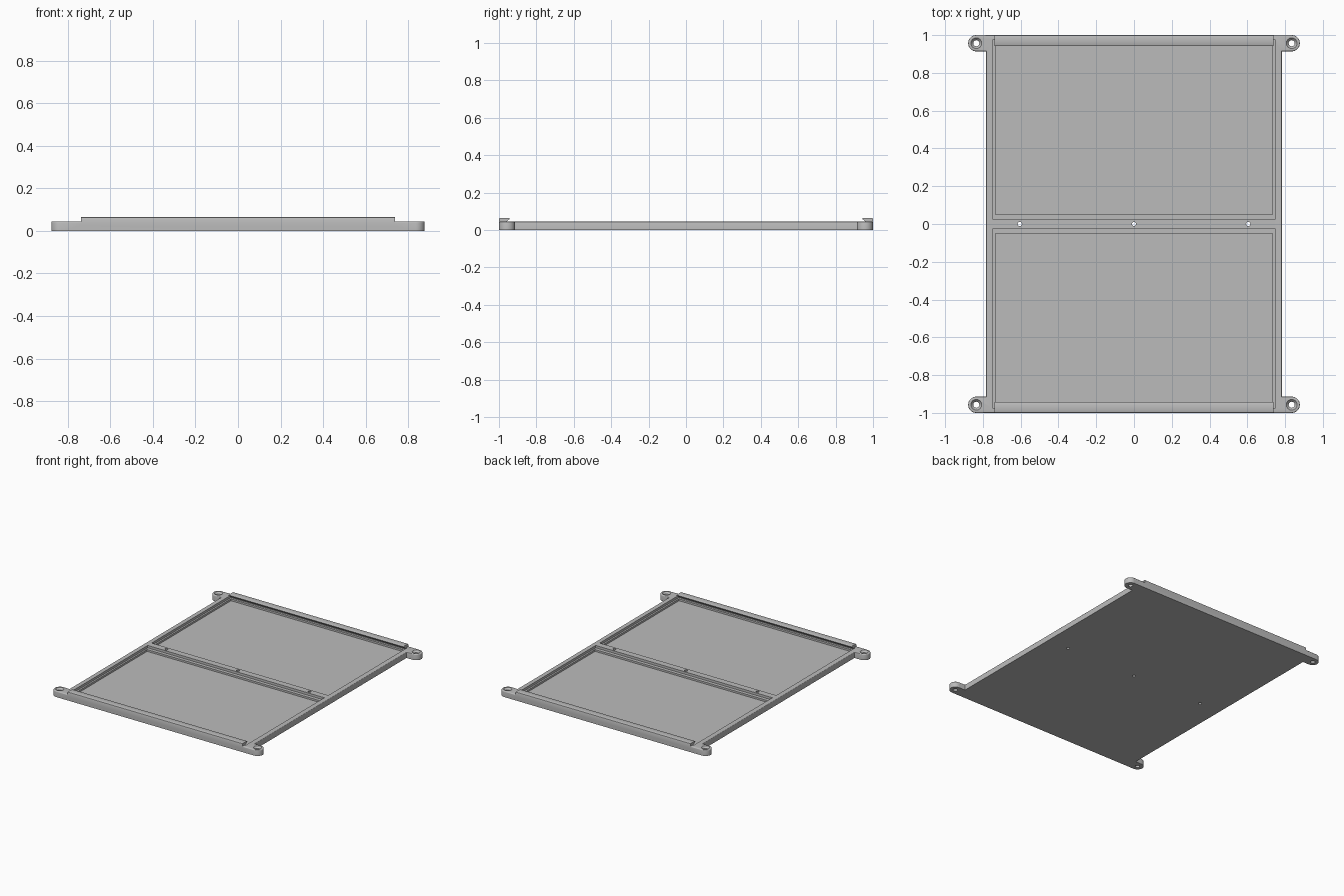
import bpy, bmesh, math

cube = bpy.data.objects.get("Cube")
if cube:
    bpy.data.objects.remove(cube, do_unlink=True)

# One plain grey for the whole tray
grey = bpy.data.materials.new("plain grey")
grey.use_nodes = True
GREY = (0.5, 0.5, 0.5, 1)
grey.diffuse_color = GREY
grey.node_tree.nodes["Principled BSDF"].inputs["Base Color"].default_value = GREY

HEIGHT = 0.045
EAR_X, EAR_Y, EAR_R = 0.835, 0.957, 0.043


def make_object(name, bm):
    bmesh.ops.recalc_face_normals(bm, faces=bm.faces)
    mesh = bpy.data.meshes.new(name)
    bm.to_mesh(mesh)
    bm.free()
    mesh.materials.append(grey)
    obj = bpy.data.objects.new(name, mesh)
    bpy.context.collection.objects.link(obj)
    return obj


def prism(name, points, depth, bevel=0.0):
    """Extrude a closed outline along depth, rounding the far rim."""
    bm = bmesh.new()
    face = bm.faces.new([bm.verts.new(p) for p in points])
    top = bmesh.ops.extrude_face_region(bm, geom=[face])["geom"]
    verts = [g for g in top if isinstance(g, bmesh.types.BMVert)]
    bmesh.ops.translate(bm, verts=verts, vec=depth)
    if bevel:
        rim = [g for g in top if isinstance(g, bmesh.types.BMEdge)]
        bmesh.ops.bevel(bm, geom=rim, offset=bevel, segments=3,
                        profile=0.5, affect='EDGES')
    return make_object(name, bm)


def box(name, x0, x1, y0, y1, z0, z1):
    corners = [(x0, y0, z0), (x1, y0, z0), (x1, y1, z0), (x0, y1, z0)]
    return prism(name, corners, (0, 0, z1 - z0))


def cone(name, x, y, z0, z1, r0, r1):
    bm = bmesh.new()
    bmesh.ops.create_cone(bm, cap_ends=True, segments=32, radius1=r0,
                          radius2=r1, depth=z1 - z0)
    bmesh.ops.translate(bm, verts=bm.verts, vec=(x, y, (z0 + z1) / 2))
    return make_object(name, bm)


def combine(target, tool, operation):
    mod = target.modifiers.new("combine", 'BOOLEAN')
    mod.operation, mod.solver, mod.object = operation, 'EXACT', tool
    bpy.context.view_layer.objects.active = target
    bpy.ops.object.modifier_apply(modifier=mod.name)
    bpy.data.objects.remove(tool, do_unlink=True)


# Outline: one quarter with a rounded ear, mirrored round
quarter = [(0.783, EAR_Y - EAR_R)]
for i in range(17):
    a = -math.pi / 2 + math.pi * i / 16
    quarter.append((EAR_X + EAR_R * math.cos(a), EAR_Y + EAR_R * math.sin(a)))
outline = list(quarter)
outline += [(-x, y) for x, y in reversed(quarter)]
outline += [(-x, -y) for x, y in quarter]
outline += [(x, -y) for x, y in reversed(quarter)]
tray = prism("tray", [(x, y, 0) for x, y in outline], (0, 0, HEIGHT), 0.006)

# Two stepped pockets either side of the middle rib
for s in (-1, 1):
    for half_x, near, far, floor in ((0.746, 0.024, 0.978, 0.027),
                                     (0.733, 0.05, 0.962, 0.013)):
        y0, y1 = sorted((s * near, s * far))
        combine(tray, box("pocket_cutter", -half_x, half_x, y0, y1, floor, 0.1),
                'DIFFERENCE')

# Overhanging retaining lip along each end
for s in (-1, 1):
    profile = [(1, 0.025), (1, 0.058), (0.998, 0.063), (0.993, 0.065),
               (0.948, 0.065), (0.942, 0.062), (0.943, 0.059),
               (0.978, 0.032), (0.982, 0.025)]
    lip = prism("lip", [(-0.738, s * y, z) for y, z in profile], (1.476, 0, 0))
    combine(tray, lip, 'UNION')

# Countersunk screw holes in the ears
for sx in (-1, 1):
    for sy in (-1, 1):
        x, y = sx * EAR_X, sy * EAR_Y
        combine(tray, cone("hole_cutter", x, y, -0.02, 0.1, 0.016, 0.016),
                'DIFFERENCE')
        combine(tray, cone("sink_cutter", x, y, 0.028, 0.05, 0.013, 0.033),
                'DIFFERENCE')

# Small holes along the rib
for x in (-0.605, 0, 0.605):
    combine(tray, cone("rib_hole_cutter", x, 0, -0.02, 0.1, 0.011, 0.011),
            'DIFFERENCE')

# Smooth the rounded rims, keep the edges crisp
bpy.ops.object.select_all(action='DESELECT')
tray.select_set(True)
bpy.context.view_layer.objects.active = tray
bpy.ops.object.shade_smooth_by_angle(angle=math.radians(32))
